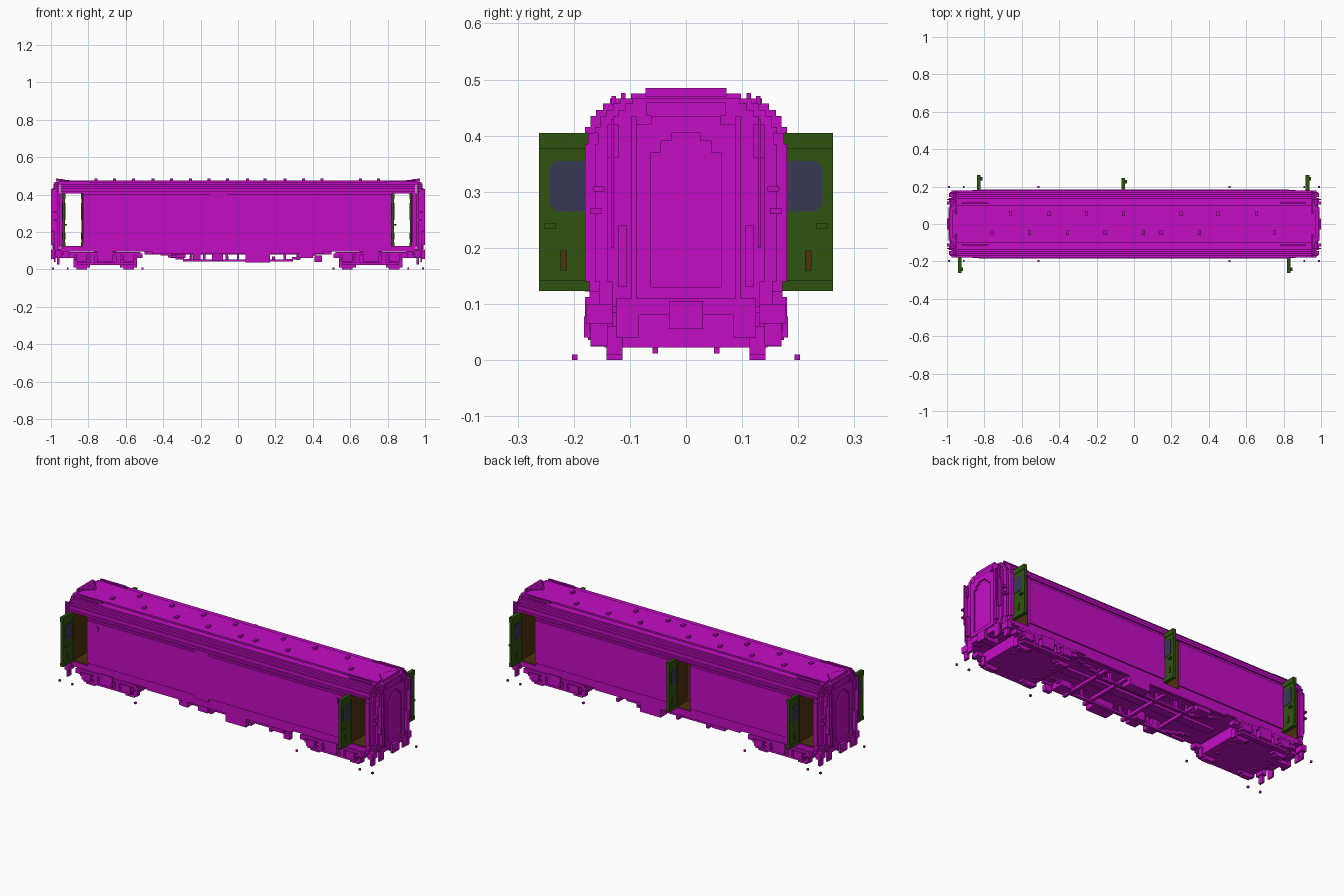
import bpy, bmesh

old = bpy.data.objects.get("Cube")
if old:
    bpy.data.objects.remove(old, do_unlink=True)


def material(name, rgb):
    m = bpy.data.materials.new(name)
    m.use_nodes = True
    m.diffuse_color = (*rgb, 1)
    m.node_tree.nodes["Principled BSDF"].inputs["Base Color"].default_value = (*rgb, 1)
    return m


MAGENTA = material("magenta body", (0.55, 0.004, 0.55))
GREEN = material("dark green door", (0.028, 0.09, 0.005))
BLUE = material("slate blue window", (0.04, 0.04, 0.09))
BROWN = material("dark brown trim", (0.075, 0.032, 0.004))


def finish(name, bm, mat):
    bmesh.ops.recalc_face_normals(bm, faces=bm.faces)
    me = bpy.data.meshes.new(name)
    bm.to_mesh(me)
    bm.free()
    me.materials.append(mat)
    ob = bpy.data.objects.new(name, me)
    bpy.context.collection.objects.link(ob)
    return ob


def part(name, boxes, mat=MAGENTA):
    """One object from boxes given as (x0, x1, y0, y1, z0, z1)."""
    bm = bmesh.new()
    for b in boxes:
        vs = [bm.verts.new((x, y, z)) for x in b[:2] for y in b[2:4] for z in b[4:]]
        for f in ((0, 1, 3, 2), (4, 6, 7, 5), (0, 4, 5, 1), (2, 3, 7, 6), (0, 2, 6, 4), (1, 5, 7, 3)):
            bm.faces.new([vs[i] for i in f])
    return finish(name, bm, mat)


def flip(b, sx=1, sy=1):
    x, y = sorted((b[0] * sx, b[1] * sx)), sorted((b[2] * sy, b[3] * sy))
    return (*x, *y, *b[4:])


def both_x(boxes):
    return [flip(b, s, 1) for b in boxes for s in (1, -1)]


def both_y(boxes):
    return [flip(b, 1, s) for b in boxes for s in (1, -1)]


def section(name, x0, x1, steps, inset=0.0):
    """Stepped cross-section (z0, z1, half width) extruded along x."""
    side = [(w - inset, z) for a, b, w in steps for z in (a, b)]
    outline = side + [(-y, z) for y, z in reversed(side)]
    bm = bmesh.new()
    face = bm.faces.new([bm.verts.new((x0, y, z)) for y, z in outline])
    new = bmesh.ops.extrude_face_region(bm, geom=[face])["geom"]
    bmesh.ops.translate(bm, vec=(x1 - x0, 0, 0), verts=[v for v in new if isinstance(v, bmesh.types.BMVert)])
    return finish(name, bm, MAGENTA)


FLOOR = [(0.095, 0.122, 0.172)]
WALL = [(0.122, 0.14, 0.172), (0.14, 0.385, 0.18), (0.385, 0.405, 0.175)]
ROOF = [(0.405, 0.415, 0.18), (0.415, 0.435, 0.17), (0.435, 0.446, 0.16),
        (0.446, 0.457, 0.148), (0.457, 0.466, 0.135), (0.466, 0.475, 0.098)]

# Body: continuous floor and roof, walls interrupted by doorways
section("floor", -0.95, 0.95, FLOOR)
section("roof", -0.95, 0.95, ROOF)
section("saloon_wall_long", -0.06, 0.83, WALL)
section("saloon_wall_short", -0.83, -0.15, WALL)
part("saloon_wall_recess", [(-0.15, -0.06, -0.18, 0.08, 0.122, 0.405)])
part("side_ledges", both_y([(-0.83, 0.83, 0.17, 0.184, 0.398, 0.405)])
     + [(-0.77, -0.757, -0.185, -0.17, 0.335, 0.365), (0.745, 0.758, -0.185, -0.17, 0.335, 0.365)])

# Tapering ends
for side, s in (("left", 1), ("right", -1)):
    section(side + "_end_wall", s * 0.93, s * 0.955, WALL)
    section(side + "_end_taper", s * 0.955, s * 0.968, FLOOR + WALL + ROOF[:-1], 0.018)
    section(side + "_end_face", s * 0.968, s * 0.98, FLOOR + WALL + ROOF[:-1], 0.04)

# Roof vents, end hoods and edge rails
part("roof_vents", [(x - 0.008, x + 0.008, y - 0.012, y + 0.012, 0.47, 0.485)
                    for y, xs in ((0.055, (-0.66, -0.455, -0.255, -0.055, 0.25, 0.45, 0.655)),
                                  (-0.047, (-0.76, -0.56, -0.355, -0.155, 0.05, 0.145, 0.35, 0.75)))
                    for x in xs])
part("roof_end_hoods", both_x([(0.90 + 0.012 * i, 0.972, -0.012 * (i + 1), 0.012 * (i + 1),
                                0.47, 0.4775 + 0.0015 * i) for i in range(6)]))
part("roof_edge_rails", both_x(both_y([(0.78, 0.92, 0.108, 0.116, 0.464, 0.476),
                                       (0.80, 0.96, 0.125, 0.133, 0.455, 0.471)])))

# Gangways: stepped arch frame, recessed door, side fittings
ARCH = [(0.0, 0.025, 0.405), (0.025, 0.045, 0.39), (0.045, 0.062, 0.37)]
part("gangway_doors", both_x(both_y([(0.975, 0.984, a, b, 0.13, z) for a, b, z in ARCH])))
part("gangway_frames", both_x(both_y(
    [(0.975, 0.992, a, b, z, 0.435) for a, b, z in ARCH]
    + [(0.975, 0.992, 0.062, 0.088, 0.11, 0.42), (0.975, 0.992, 0, 0.062, 0.11, 0.13),
       (0.97, 0.986, 0, 0.07, 0.435, 0.46), (0.97, 0.986, 0.088, 0.098, 0.1, 0.435)])))
part("end_fittings", both_x(both_y([
    (0.975, 1.0, 0.128, 0.134, 0.2, 0.43), (0.975, 1.0, 0.105, 0.12, 0.13, 0.24),
    (0.975, 0.99, 0.12, 0.14, 0.36, 0.42), (0.95, 0.99, 0.145, 0.165, 0.30, 0.31),
    (0.95, 0.985, 0.15, 0.17, 0.26, 0.27)])))
part("couplers", both_x([(0.9, 0.985, -0.02, 0.02, 0.06, 0.1), (0.985, 1.0, -0.03, 0.03, 0.055, 0.105),
                         (0.93, 0.985, -0.1, 0.1, 0.08, 0.11)]))
part("end_steps", both_x(both_y([
    (0.945, 0.975, 0.13, 0.178, 0.065, 0.1), (0.955, 0.968, 0.14, 0.17, 0.025, 0.065),
    (0.975, 0.985, 0.085, 0.125, 0.04, 0.11), (0.93, 0.95, 0.15, 0.18, 0.095, 0.112)])))

# Brown linings of the doorways
part("vestibule_linings", both_x([(0.83, 0.834, -0.165, 0.165, 0.122, 0.405),
                                  (0.926, 0.93, -0.165, 0.165, 0.122, 0.405),
                                  (0.83, 0.93, -0.165, 0.165, 0.12, 0.125)]), BROWN)
part("middle_linings", [(-0.064, -0.06, 0.08, 0.168, 0.122, 0.405), (-0.15, -0.146, 0.08, 0.168, 0.122, 0.405),
                        (-0.15, -0.06, 0.078, 0.084, 0.122, 0.405),
                        (-0.15, -0.06, 0.08, 0.168, 0.12, 0.125)], BROWN)


def door(name, x, s, reach):
    """Door swung open at right angles to the wall."""
    def put(suffix, boxes, mat):
        part(name + suffix, [flip(b, 1, s) for b in boxes], mat)
    a, b = x - 0.007, x + 0.007
    put("", [(a, b, 0.172, reach, 0.123, 0.405), (a - 0.003, b + 0.003, 0.172, reach, 0.123, 0.143),
             (a - 0.003, b + 0.003, 0.172, reach, 0.376, 0.405),
             (b, b + 0.012, reach - 0.03, reach - 0.01, 0.234, 0.243)], GREEN)
    put("_window", [(a - 0.002, b + 0.002, 0.18, reach - 0.026, 0.265, 0.355),
                    (a - 0.002, b + 0.002, 0.18, reach - 0.019, 0.273, 0.347)], BLUE)
    put("_plate", [(a - 0.003, b + 0.003, 0.212, 0.224, 0.16, 0.195)], BROWN)


for label, x, s, reach in (("front_right_door", -0.932, -1, 0.262), ("front_left_door", 0.828, -1, 0.262),
                           ("back_right_door", -0.83, 1, 0.262), ("back_left_door", 0.927, 1, 0.262),
                           ("back_middle_door", -0.057, 1, 0.246)):
    door(label, x, s, reach)

# Bogies
for side, c in (("left", 0.71), ("right", -0.71)):
    boxes = [(c - 0.165, c + 0.165, -0.145, 0.145, 0.022, 0.085), (c - 0.06, c + 0.06, -0.1, 0.1, 0.08, 0.1)]
    frame = [(c - 0.19, c + 0.19, 0.15, 0.175, 0.078, 0.092), (c - 0.15, c + 0.15, 0.14, 0.17, 0.024, 0.036),
             (c - 0.04, c + 0.04, 0.145, 0.18, 0.04, 0.1), (c - 0.2, c - 0.165, 0.13, 0.17, 0.06, 0.085),
             (c + 0.165, c + 0.2, 0.13, 0.17, 0.06, 0.085)]
    for d in (-0.125, 0.125):
        frame += [(c + d - 0.028, c + d + 0.028, 0.145, 0.182, 0.04, 0.078),
                  (c + d - 0.045, c + d + 0.045, 0.145, 0.172, 0.052, 0.066),
                  (c + d * 0.55 - 0.012, c + d * 0.55 + 0.012, 0.145, 0.175, 0.036, 0.078),
                  # wheel rims showing below the frame
                  (c + d - 0.028, c + d + 0.028, 0.113, 0.142, 0.0, 0.025),
                  (c + d - 0.045, c + d + 0.045, 0.113, 0.142, 0.01, 0.06),
                  (c + d - 0.01, c + d + 0.01, 0.05, 0.06, 0.012, 0.025)]
    part(side + "_bogie", boxes + both_y(frame))

# Underframe: stepped truss beams, cross members and equipment boxes
truss = [(-0.25, 0.25, 0.10, 0.115, 0.042, 0.054)]
for i in range(5):
    truss += both_x([(0.25 + 0.04 * i, 0.295 + 0.04 * i, 0.10, 0.115, 0.042 + 0.011 * i, 0.056 + 0.011 * i)])
truss += [(x - 0.006, x + 0.006, 0.10, 0.115, 0.05, 0.1) for x in (-0.25, -0.18, -0.06, 0.0, 0.25, 0.32)]
part("truss_beams", both_y(truss))
part("cross_members", [(x - 0.008, x + 0.008, -0.165, 0.165, 0.05, 0.068) for x in (-0.25, -0.06, 0.19, 0.32)]
     + [(-0.5, 0.5, -0.025, 0.025, 0.08, 0.097)])
part("side_sills", both_y([(-0.46, 0.46, 0.155, 0.172, 0.083, 0.098)]))
part("equipment_boxes", both_y([(0.04, 0.17, 0.115, 0.172, 0.036, 0.098)])
     + [(-0.24, -0.2, -0.17, -0.1, 0.05, 0.097), (-0.14, -0.08, -0.16, -0.08, 0.045, 0.097),
        (0.33, 0.4, -0.165, -0.09, 0.06, 0.097), (-0.36, -0.28, 0.09, 0.165, 0.062, 0.097),
        (0.41, 0.45, -0.175, -0.15, 0.04, 0.075)])

# Small marker cubes at ground level
part("ground_markers", both_x(both_y([(x - 0.005, x + 0.005, 0.193, 0.203, 0, 0.01)
                                      for x in (0.51, 0.91, 0.99)])))
